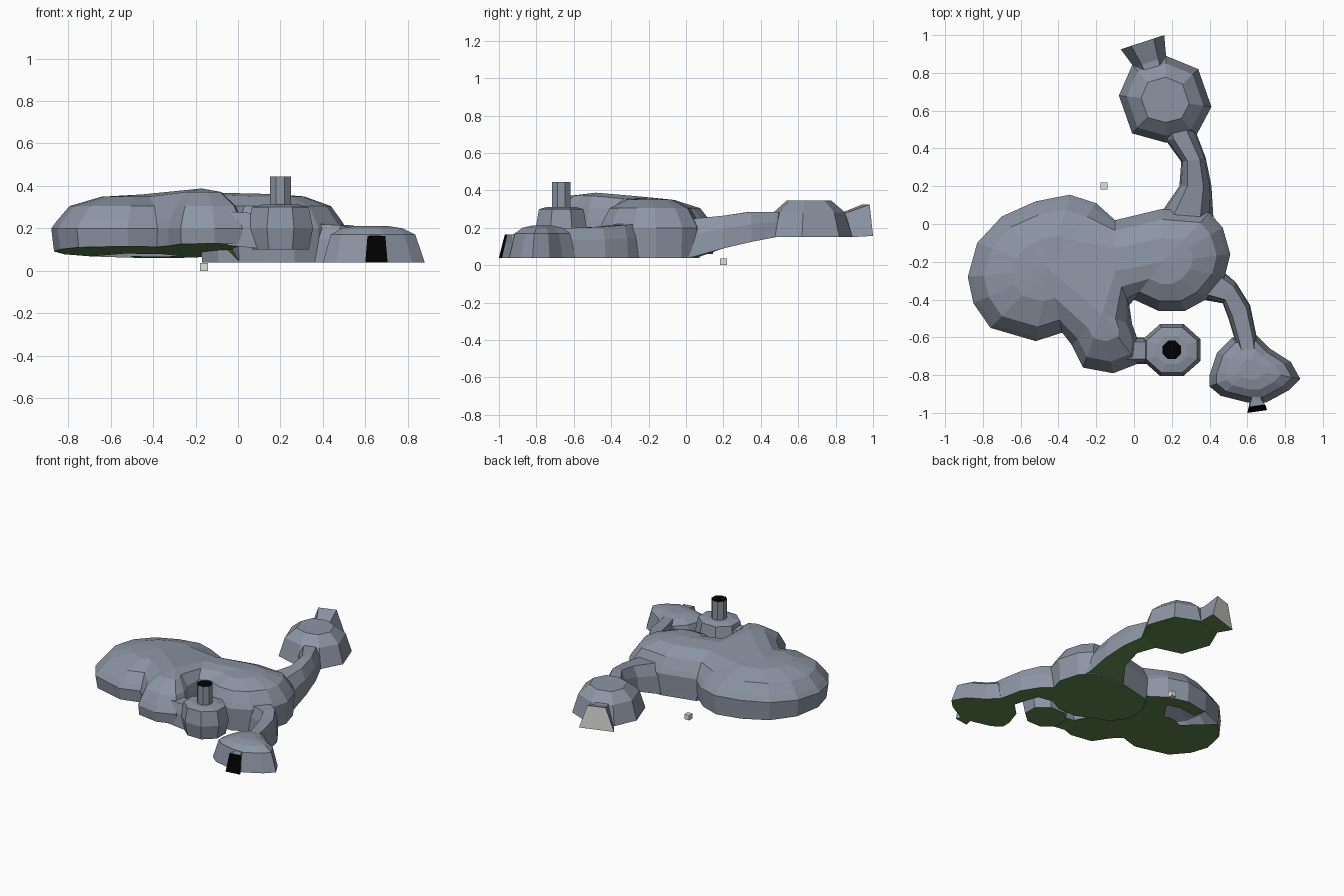
import bpy, bmesh, math
from mathutils import Vector

if "Cube" in bpy.data.objects:
    bpy.data.objects.remove(bpy.data.objects["Cube"])


def material(name, rgb):
    m = bpy.data.materials.new(name)
    m.diffuse_color = (*rgb, 1)
    m.use_nodes = True
    m.node_tree.nodes["Principled BSDF"].inputs["Base Color"].default_value = m.diffuse_color
    return m


ROCK = material("slate rock", (0.265, 0.30, 0.37))
MOSS = material("green floor", (0.12, 0.245, 0.075))
BLACK = material("black opening", (0, 0, 0))
PALE = material("pale grey", (0.76, 0.755, 0.74))


def loft(name, rings, cap_first=True, cap_last=True, end_mat=None, gap=None):
    """Skin closed rings; downward faces become floor, last cap may have its own colour."""
    bm = bmesh.new()
    vs = [[bm.verts.new(p) for p in r] for r in rings]
    n = len(rings[0])
    for a, b in zip(vs, vs[1:]):
        for i in range(n):
            j = (i + 1) % n
            bm.faces.new((a[i], a[j], b[j], b[i]))
    if cap_first:
        bm.faces.new(vs[0][::-1])
    if cap_last:
        bm.faces.new(vs[-1]).material_index = 2
    bmesh.ops.remove_doubles(bm, verts=bm.verts[:], dist=0.0005)
    if not (cap_first and cap_last):
        bmesh.ops.holes_fill(bm, edges=[e for e in bm.edges if e.is_boundary], sides=0)
    bmesh.ops.recalc_face_normals(bm, faces=bm.faces[:])
    bm.normal_update()
    for f in bm.faces:
        if f.normal.z < -0.5:
            f.material_index = 1
    if gap:  # open part of the floor
        lost = [f for f in bm.faces if f.normal.z < -0.5 and gap(f.calc_center_median())]
        bmesh.ops.delete(bm, geom=lost, context='FACES')
    me = bpy.data.meshes.new(name)
    bm.to_mesh(me)
    bm.free()
    for m in (ROCK, MOSS, end_mat or ROCK):
        me.materials.append(m)
    ob = bpy.data.objects.new(name, me)
    bpy.context.collection.objects.link(ob)
    return ob


def circle(cx, cy, r, z, squash=1.0, n=8, turn=22.5):
    a0 = math.radians(turn)
    return [(cx + r * math.cos(a0 + i * math.tau / n),
             cy + squash * r * math.sin(a0 + i * math.tau / n), z) for i in range(n)]


def shrink(outline, centre, s, z):
    c = Vector(centre)
    return [(*Vector(p).lerp(c, s), z) for p in outline]


def tunnel(name, stations, inset=0.18, end_mat=None, lean=(0, 0), bulge=0.25):
    """Arched passage through stations: left xy, right xy, floor z, roof z."""
    rings = []
    for k, (l, r, zb, zt) in enumerate(stations):
        l, r = Vector(l), Vector(r)
        tilt = Vector(lean) if k == len(stations) - 1 else Vector((0, 0))
        zm = zb + 0.6 * (zt - zb)
        cols = [(0, zb, 0), (inset * bulge, zm, 0.6), (inset, zt, 1),
                (1 - inset, zt, 1), (1 - inset * bulge, zm, 0.6), (1, zb, 0)]
        rings.append([(*(l.lerp(r, t) + tilt * h), z) for t, z, h in cols])
    return loft(name, rings, end_mat=end_mat)


# Main cavern: one outline with three lobes, each lobe drawn in to its own summit
right_lobe = [(0, -.4), (.13, -.46), (.27, -.46), (.38, -.4), (.48, -.28),
              (.51, -.16), (.47, -.02), (.4, .06), (.15, .08)]
lobes = [
    ((-.45, -.24, .36), [(-.2, .11), (-.34, .155), (-.52, .12), (-.7, .04), (-.83, -.1),
                         (-.88, -.28), (-.85, -.42), (-.76, -.55), (-.52, -.62), (-.38, -.575)]),
    ((-.17, -.48, .388), [(-.33, -.64), (-.27, -.76), (-.11, -.79), (.02, -.74),
                          (.03, -.64), (-.01, -.53)]),
    ((-.1, -.25, .368), [(-.025, -.43)]),
    ((.15, -.2, .362), right_lobe),
    ((-.1, -.25, .368), [(-.1, .02)]),
]


def floor_z(x, y, summit_x):
    return 0.045 if summit_x > 0 else 0.07 - 0.075 * y


# (inward fraction, height rule): floor core, floor, foot, wall top, shoulder, crown, summit
levels = [
    (1.0, lambda b, t: b), (0.7, lambda b, t: b), (0.3, lambda b, t: b),
    (0.03, lambda b, t: b), (0.0, lambda b, t: 0.2),
    (0.06, lambda b, t: 0.235), (0.2, lambda b, t: 0.305),
    (0.55, lambda b, t: 0.305 + 0.8 * (t - 0.305)), (1.0, lambda b, t: t)]
rings = []
for s, height in levels:
    ring = []
    for (cx, cy, cz), pts in lobes:
        for p in pts:
            x, y = Vector(p).lerp(Vector((cx, cy)), s)
            ring.append((x, y, height(floor_z(x, y, cx), cz)))
    rings.append(ring)
loft("main_cavern", rings, cap_first=False, cap_last=False,
     gap=lambda c: -.6 < c.x < -.28 and -.14 < c.y < .05)

# Deeper foot of the right lobe, stepping down below the left floor
foot = right_lobe + [(-.1, .02), (-.17, -.1), (-.18, -.25), (-.1, -.36)]
loft("lower_cavern", [shrink(foot, (.15, -.2), s, z) for s, z in ((.03, .04), (.02, .15))])

# Chimney tower beside the front lobe
loft("tower", [circle(.2, -.667, r, z, .89) for r, z in
               [(.145, .1), (.166, .2), (.145, .3), (.09, .312)]])
loft("chimney", [circle(.2, -.667, .053, z) for z in (.3, .445)], end_mat=BLACK)
tunnel("tower_passage", [((-.05, -.74), (-.05, -.6), .12, .28),
                         ((.1, -.74), (.1, -.6), .105, .27)])

# Front chamber with its passage and dark entrance
front = [(.4, -.8), (.4, -.86), (.46, -.91), (.6, -.945), (.7, -.945), (.82, -.88),
         (.88, -.82), (.83, -.73), (.72, -.66), (.65, -.59), (.52, -.6), (.44, -.68)]
loft("front_chamber", [shrink(front, (.62, -.77), s, z) for s, z in
                       [(0, .04), (.17, .17), (.4, .2), (.7, .212)]])
tunnel("front_passage", [((.46, -.24), (.36, -.4), .04, .22), ((.54, -.31), (.47, -.42), .04, .215),
                         ((.615, -.43), (.5, -.5), .04, .205), ((.65, -.6), (.53, -.6), .04, .2),
                         ((.66, -.7), (.56, -.7), .04, .2)])
tunnel("front_entrance", [((.61, -.84), (.68, -.84), .04, .18), ((.615, -.93), (.68, -.93), .04, .165),
                          ((.6, -1), (.705, -.985), .04, .165)],
       inset=0.1, end_mat=BLACK, lean=(0, .03), bulge=.6)

# Rear chamber with its rising passage and pale exit
rear = [(-.08, .68), (-.01, .84), (.17, .89), (.34, .82), (.41, .62),
        (.33, .47), (.17, .43), (-.01, .48)]
loft("rear_chamber", [shrink(rear, (.165, .655), s, z) for s, z in
                      [(0, .15), (.17, .283), (.48, .345)]])
tunnel("rear_passage", [((.1, -.05), (.44, -.05), .045, .25), ((.15, .07), (.42, .04), .045, .25),
                        ((.24, .2), (.41, .2), .09, .265), ((.25, .33), (.38, .35), .125, .285),
                        ((.17, .44), (.33, .48), .15, .285), ((.15, .52), (.3, .54), .15, .285)],
       inset=0.25)
tunnel("rear_exit", [((.03, .77), (.18, .82), .15, .285), ((0, .83), (.17, .885), .15, .285),
                     ((-.07, .925), (.16, 1), .157, .325)],
       inset=0.24, end_mat=PALE, bulge=.6)

# Small marker cube standing apart
bpy.ops.mesh.primitive_cube_add(size=0.037, location=(-.16, .2, .0185))
cube = bpy.context.object
cube.name = "marker_cube"
cube.data.materials.append(PALE)
